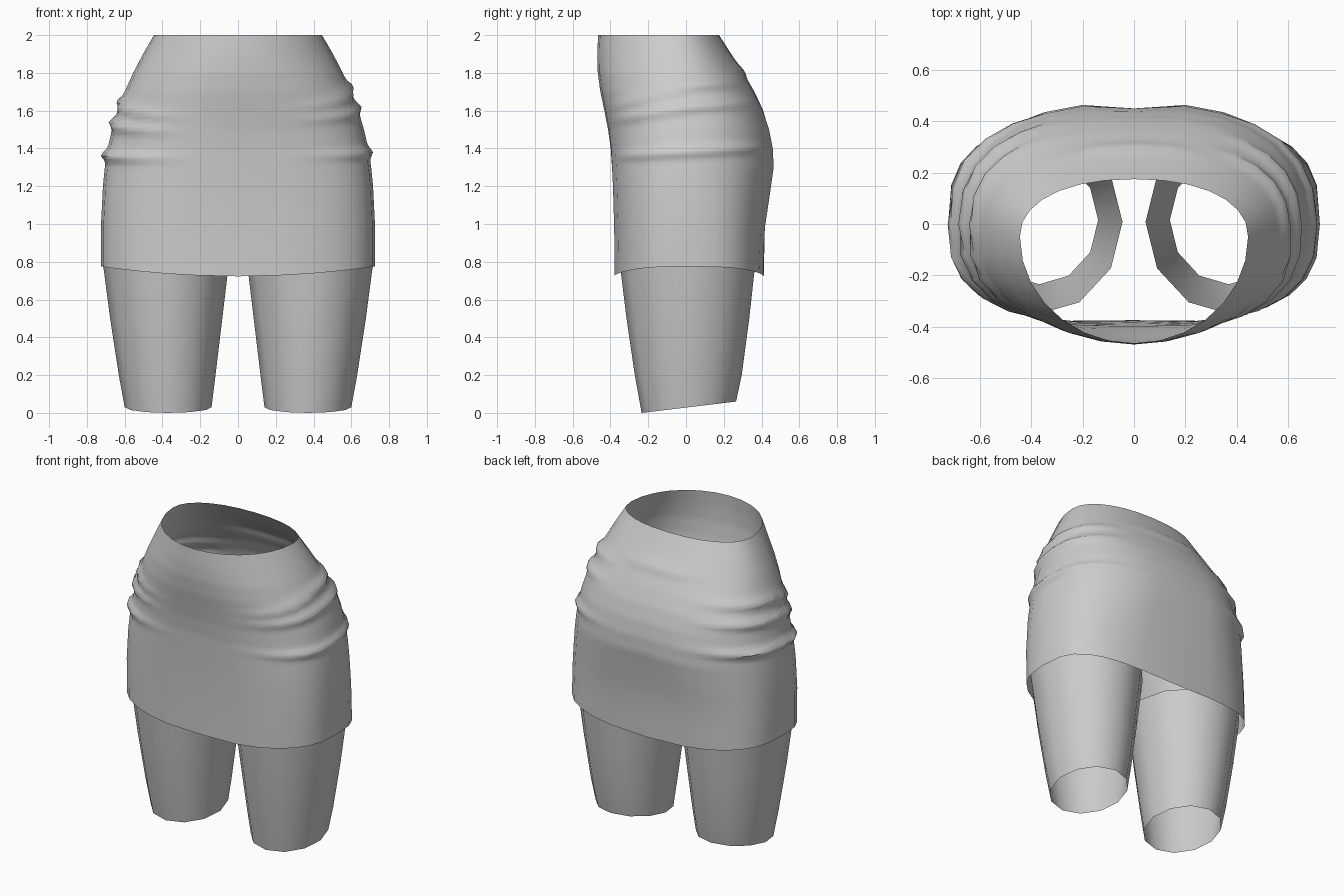
import bpy, bmesh, math

cube = bpy.data.objects.get("Cube")
if cube:
    bpy.data.objects.remove(cube)

grey = bpy.data.materials.new("plain grey")
grey.use_nodes = True
COLOUR = (0.6, 0.6, 0.6, 1)
grey.diffuse_color = COLOUR
grey.node_tree.nodes["Principled BSDF"].inputs["Base Color"].default_value = COLOUR


def loft(name, rings, sharp):
    """Join equal closed rings of points, listed bottom to top, into an open tube."""
    bm = bmesh.new()
    rows = [[bm.verts.new(p) for p in ring] for ring in rings]
    for low, high in zip(rows, rows[1:]):
        n = len(low)
        for i in range(n):
            j = (i + 1) % n
            bm.faces.new((low[i], low[j], high[j], high[i]))
    mesh = bpy.data.meshes.new(name)
    bm.to_mesh(mesh)
    bm.free()
    mesh.materials.append(grey)
    obj = bpy.data.objects.new(name, mesh)
    bpy.context.collection.objects.link(obj)
    bpy.ops.object.select_all(action="DESELECT")
    obj.select_set(True)
    bpy.context.view_layer.objects.active = obj
    bpy.ops.object.shade_smooth_by_angle(angle=math.radians(sharp))
    return obj


def bump(value, width):
    return math.exp(-(value / width) ** 2)


def clamp(value):
    return max(0.0, min(1.0, value))


# Skirt outline: height, half width, front, back, widest y, front and back squareness
OUTLINE = [
    (0.775, 0.725, -0.385, 0.415, 0, 2.8, 3.0),
    (1.0, 0.725, -0.388, 0.425, 0, 2.8, 2.8),
    (1.2, 0.715, -0.395, 0.46, 0, 2.7, 2.5),
    (1.3, 0.705, -0.40, 0.475, 0, 2.6, 2.4),
    (1.4, 0.69, -0.405, 0.47, 0, 2.5, 2.4),
    (1.5, 0.667, -0.417, 0.45, 0, 2.4, 2.4),
    (1.6, 0.637, -0.435, 0.415, 0, 2.3, 2.4),
    (1.7, 0.6, -0.455, 0.365, -0.01, 2.2, 2.3),
    (1.8, 0.555, -0.468, 0.305, -0.02, 2.1, 2.2),
    (1.9, 0.503, -0.471, 0.24, -0.035, 2, 2.2),
    (2.0, 0.445, -0.465, 0.175, -0.05, 2, 2.2),
]
# Side folds: height at the side, drop towards the front, depth
FOLDS = {
    -1: [(1.65, 0.10, 0.025), (1.54, 0.06, 0.03), (1.365, 0.02, 0.032)],
    1: [(1.73, 0.14, 0.025), (1.62, 0.08, 0.025), (1.38, 0.02, 0.022)],
}


def outline_at(z):
    for a, b in zip(OUTLINE, OUTLINE[1:]):
        if z <= b[0] + 1e-6:
            t = (z - a[0]) / (b[0] - a[0])
            return [p + (q - p) * t for p, q in zip(a, b)][1:]


def skirt_point(z, angle):
    half, front, back, mid, n_front, n_back = outline_at(z)
    c, s = math.cos(angle), math.sin(angle)
    n = n_back if s > 0 else n_front
    u = math.copysign(abs(c) ** (2 / n), c)
    v = abs(s) ** (2 / n)
    x = half * u
    y = mid + v * ((back if s > 0 else front) - mid)
    # hollow between the buttocks and crease across the lower back
    if s > 0:
        y -= 0.025 * bump(x, 0.11) * bump(z - 1.25, 0.3)
        y += 0.012 * bump(z - 1.81, 0.03) * clamp(1.4 - abs(x) / 0.25)
    else:
        y += 0.012 * bump(x, 0.15) * bump(z - 1.0, 0.5)
    # gathered folds fanning out from each side
    reach = clamp((abs(u) - 0.5) / 0.45)
    for height, drop, depth in FOLDS[1 if c > 0 else -1]:
        fall = drop * v if s < 0 else -0.03 * v
        push = depth * reach * bump(z - height + fall, 0.024)
        x += push * c
        y += push * s
    # hem and waist dip towards the middle
    z -= 0.052 * (1 - u * u) * clamp((1.2 - z) / 0.425)
    return x, y, z


SIDES = 28
heights = [0.775, 0.88, 1.0, 1.1, 1.2, 1.27]
heights += [1.3 + 0.02 * i for i in range(28)] + [1.88, 1.92, 1.96, 2.0]
loft("skirt", [[skirt_point(z, math.tau * i / SIDES) for i in range(SIDES)]
               for z in heights], 60)

# Legs: height, centre x, centre y, radius x, radius y
LEG = [
    (0.0, 0.37, 0.015, 0.23, 0.25),
    (0.2, 0.375, 0.012, 0.256, 0.283),
    (0.5, 0.38, 0.01, 0.297, 0.325),
    (0.82, 0.382, 0.008, 0.337, 0.362),
]


def leg_ring(side, row):
    z, cx, cy, rx, ry = row
    ring = []
    for i in range(12):
        a = math.tau * i / 12
        tilt = 0.03 * (1 + math.sin(a)) * clamp(1 - z / 0.2)
        ring.append((side * cx + rx * math.cos(a), cy + ry * math.sin(a), z + tilt))
    return ring


for side, name in ((1, "left_leg"), (-1, "right_leg")):
    loft(name, [leg_ring(side, row) for row in LEG], 60)
